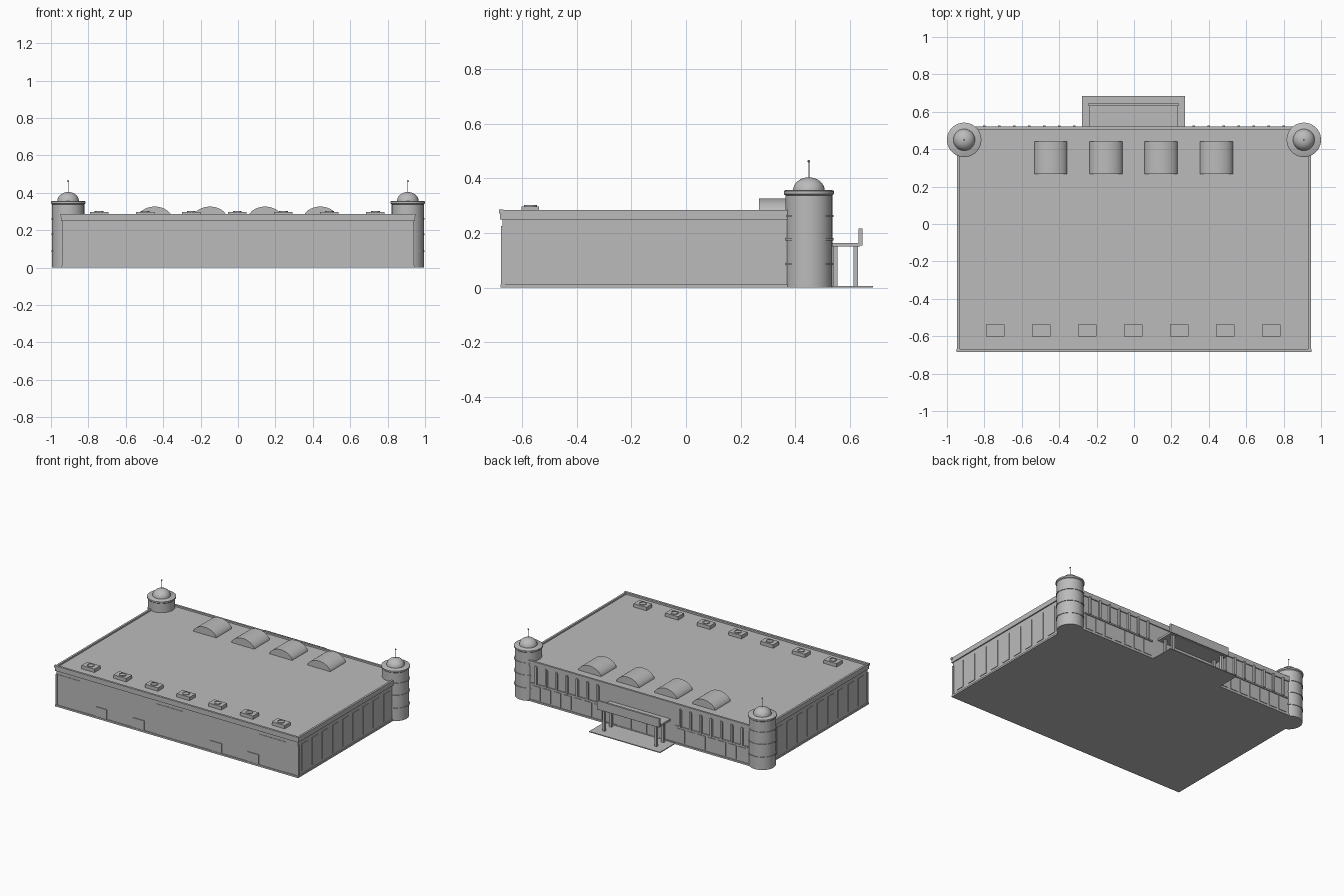
import bpy
import bmesh
import math
from mathutils import Matrix, Vector

cube = bpy.data.objects.get("Cube")
if cube:
    bpy.data.objects.remove(cube, do_unlink=True)

grey = bpy.data.materials.new("plain_grey")
grey.use_nodes = True
grey.diffuse_color = (0.5, 0.5, 0.5, 1)
grey.node_tree.nodes["Principled BSDF"].inputs["Base Color"].default_value = (0.5, 0.5, 0.5, 1)


def finish(name, bm, smooth=False):
    mesh = bpy.data.meshes.new(name)
    bmesh.ops.recalc_face_normals(bm, faces=bm.faces)
    bm.to_mesh(mesh)
    bm.free()
    mesh.materials.append(grey)
    obj = bpy.data.objects.new(name, mesh)
    bpy.context.collection.objects.link(obj)
    if smooth:
        bpy.ops.object.select_all(action="DESELECT")
        bpy.context.view_layer.objects.active = obj
        obj.select_set(True)
        bpy.ops.object.shade_smooth_by_angle(angle=math.radians(35))
    return obj


def add_box(bm, x0, x1, y0, y1, z0, z1):
    size = Vector((x1 - x0, y1 - y0, z1 - z0))
    centre = Vector((x0 + x1, y0 + y1, z0 + z1)) / 2
    bmesh.ops.create_cube(bm, size=1, matrix=Matrix.Translation(centre) @ Matrix.Diagonal(size).to_4x4())


def boxes(name, *limits):
    bm = bmesh.new()
    for lim in limits:
        add_box(bm, *lim)
    return finish(name, bm)


def lathe(name, profile, x, y, steps=40):
    bm = bmesh.new()
    verts = [bm.verts.new((x + r, y, z)) for r, z in profile]
    edges = [bm.edges.new(pair) for pair in zip(verts, verts[1:])]
    bmesh.ops.spin(bm, geom=verts + edges, cent=(x, y, 0), axis=(0, 0, 1),
                   angle=math.tau, steps=steps)
    bmesh.ops.remove_doubles(bm, verts=bm.verts, dist=0.0001)
    return finish(name, bm, True)


# Main hall and its plinth
W, FRONT, BACK, ROOF = 0.937, -0.672, 0.513, 0.274
boxes("hall", (-W, W, FRONT, BACK, 0, ROOF))
boxes("plinth", (-W - .006, W + .006, FRONT - .008, BACK + .006, 0, 0.012))

# Parapet band around the roof edge
PX, PF, PB = W + .008, FRONT - .009, BACK + .007
boxes("parapet",
      (-PX, PX, PF, PF + .014, 0.25, 0.285),
      (-PX, PX, PB - .014, PB, 0.25, 0.285),
      (-PX, -PX + .014, PF, PB, 0.25, 0.285),
      (PX - .014, PX, PF, PB, 0.25, 0.285))
boxes("parapet_coping",
      (-PX - .003, PX + .003, PF - .003, PF + .012, 0.272, 0.287))

# Front wall: corner piers, tall panels and loading doors
boxes("front_piers", *[(s * W - .005, s * W + .005, FRONT - .005, FRONT + .01, 0.012, 0.225)
                       for s in (-1, 1)])
boxes("front_panels", *[(c - w, c + w, FRONT - .003, FRONT + .002, 0.012, 0.225)
                        for c, w in ((-.84, .09), (-.06, .1), (.74, .1))])
boxes("front_doors", *[(c - .045, c + .045, FRONT - .005, FRONT + .002, 0, 0.08)
                       for c in (-.59, -.3, .3, .59)])

# Side wall panels, mirrored
for side, label in ((1, "left"), (-1, "right")):
    limits = []
    for i in range(9):
        y = -0.6 + i * 0.113
        limits.append((min(side * W, side * (W + .004)), max(side * W, side * (W + .004)),
                       y - .032, y + .032, 0.03, 0.222))
    boxes(label + "_wall_panels", *limits)

# Back wall: pilasters above a sill band, panels below
pilasters, lower = [], []
for side in (-1, 1):
    for i in range(7):
        x = side * (0.32 + i * 0.08)
        pilasters.append((x - .007, x + .007, BACK - .002, BACK + .014, 0.13, 0.258))
        lower.append((x - .03, x + .03, BACK - .002, BACK + .004, 0.02, 0.115))
boxes("back_pilasters", *pilasters)
boxes("back_lower_panels", *lower)
boxes("back_sill", *[(min(s * .28, s * .84), max(s * .28, s * .84), BACK - .002, BACK + .007, 0.122, 0.132)
                     for s in (-1, 1)])
boxes("entrance_doors", *[(c - .055, c + .055, BACK - .002, BACK + .004, 0.006, 0.12)
                          for c in (-.12, 0, .12)])

# Entrance canopy, its fascia panel, posts and paving
boxes("entrance_paving", (-.278, .272, BACK, 0.685, 0, 0.006))
boxes("canopy_slab", (-.238, .232, BACK, 0.638, 0.15, 0.164))
boxes("canopy_fascia", (-.243, .237, 0.632, 0.646, 0.155, 0.216))
boxes("canopy_posts", *[(x - .009, x + .009, y - .008, y + .008, 0.004, 0.152)
                        for x in (-.205, .199) for y in (.547, .622)])

# Barrel skylights
for i in range(4):
    bm = bmesh.new()
    x = -0.445 + i * 0.295
    half, rise = 0.088, 0.052
    arc = [(x + half * math.cos(a), ROOF + rise * math.sin(a) ** 1.2)
           for a in (math.pi * k / 20 for k in range(20))] + [(x - half, ROOF)]
    face = bm.faces.new([bm.verts.new((px, 0.268, pz)) for px, pz in arc])
    new = bmesh.ops.extrude_face_region(bm, geom=[face])["geom"]
    bmesh.ops.translate(bm, verts=[g for g in new if isinstance(g, bmesh.types.BMVert)], vec=(0, 0.172, 0))
    finish("skylight_%d" % (i + 1), bm, True)

# Roof ventilators with round fan caps
for i in range(7):
    x = -0.742 + i * 0.246
    boxes("vent_%d" % (i + 1), (x - .05, x + .05, -.602, -.538, ROOF - .002, 0.298))
    lathe("vent_fan_%d" % (i + 1), [(.024, .296), (.024, .303), (.018, .303), (.018, .3), (0, .3)],
          x, -.57, 20)

# Corner towers with rings, cap, dome and finial
for side, label in ((1, "left"), (-1, "right")):
    x, y = side * 0.908, 0.45
    lathe(label + "_tower", [(0, 0), (.086, 0), (.086, .345), (0, .345)], x, y)
    for z in (.087, .177, .262):
        lathe(label + "_tower_ring", [(.084, z - .004), (.09, z - .004), (.09, z + .004), (.084, z + .004)], x, y)
    lathe(label + "_tower_cap", [(.085, .337), (.092, .343), (.092, .353), (.086, .357), (0, .357)], x, y)
    dome = [(.058 * math.cos(a), .355 + .049 * math.sin(a))
            for a in (math.pi / 2 * k / 10 for k in range(11))]
    lathe(label + "_tower_dome", dome, x, y)
    lathe(label + "_finial", [(.002, .4), (.002, .458), (.005, .461), (.005, .465), (0, .468)], x, y, 12)
